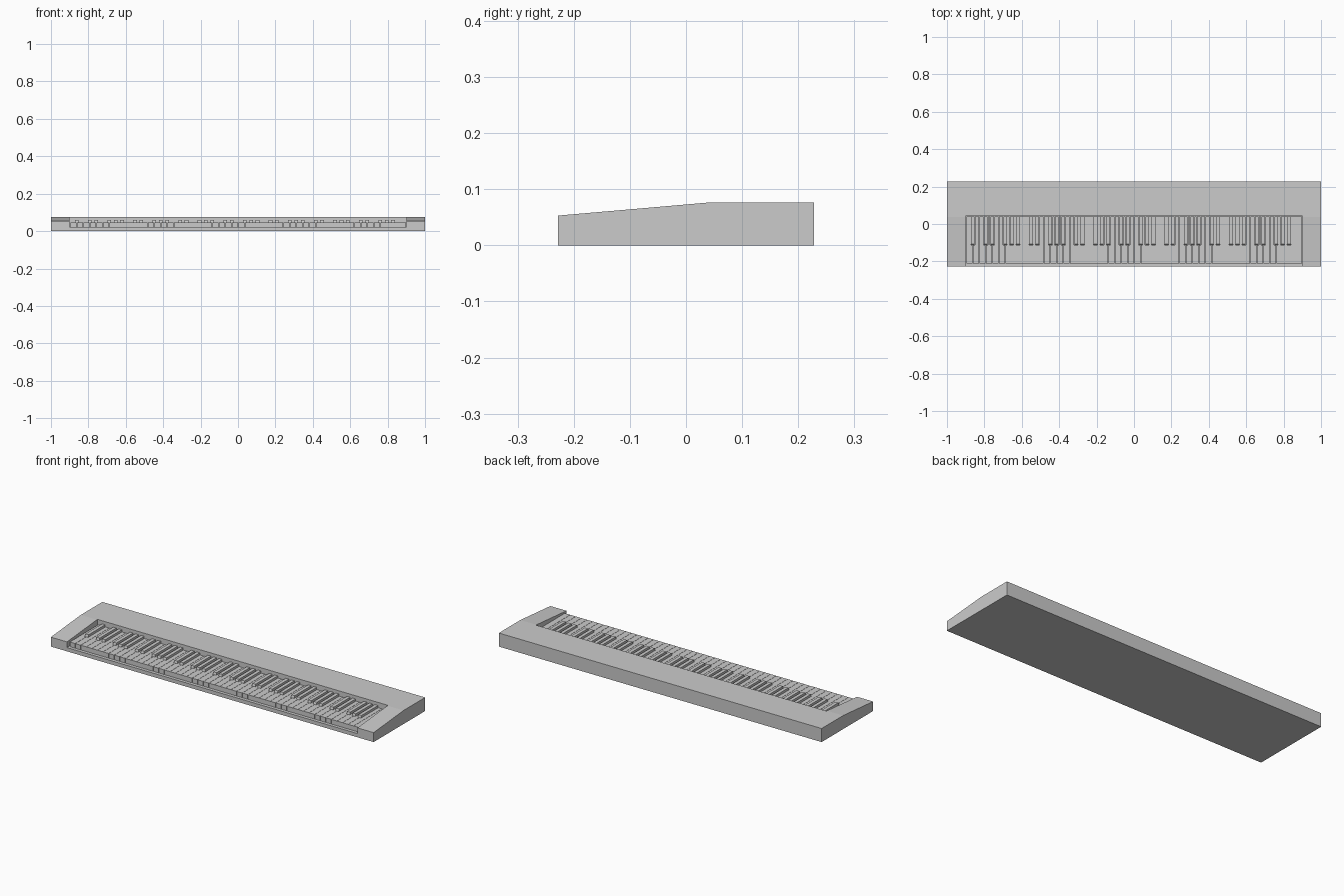
import bpy, bmesh

if "Cube" in bpy.data.objects:
    bpy.data.objects.remove(bpy.data.objects["Cube"])

X0, X1 = -0.896, 0.898             # key span
N = 52                             # white keys, A to C
P = (X1 - X0) / N                  # key pitch
FRONT, BACK, MID = -0.21, 0.041, -0.11
BED, WHITE_TOP, BLACK_TOP = 0.021, 0.047, 0.059
BLACK_W, GAP = 0.0195, 0.0007


def finish(name, bm):
    bmesh.ops.recalc_face_normals(bm, faces=bm.faces)
    mesh = bpy.data.meshes.new(name)
    bm.to_mesh(mesh)
    bm.free()
    ob = bpy.data.objects.new(name, mesh)
    bpy.context.collection.objects.link(ob)
    return ob


def prism(name, points, offset):
    """Extrude a closed outline of 3D points along an offset."""
    bm = bmesh.new()
    face = bm.faces.new([bm.verts.new(p) for p in points])
    out = bmesh.ops.extrude_face_region(bm, geom=[face])
    verts = [g for g in out["geom"] if isinstance(g, bmesh.types.BMVert)]
    bmesh.ops.translate(bm, verts=verts, vec=offset)
    return finish(name, bm)


# Case with sloped cheeks, cut open over the key bed
profile = [(-0.228, 0), (0.228, 0), (0.228, 0.076), (0.037, 0.076), (-0.228, 0.053)]
case = prism("case", [(-1, y, z) for y, z in profile], (2, 0, 0))
cutter = prism("key_bed_cutter",
               [(-0.9, -0.4, BED), (0.9, -0.4, BED), (0.9, 0.042, BED), (-0.9, 0.042, BED)],
               (0, 0, 0.2))
cutter.hide_render = True
mod = case.modifiers.new("key_bed", 'BOOLEAN')
mod.object = cutter
mod.operation = 'DIFFERENCE'
mod.solver = 'EXACT'
bpy.context.view_layer.objects.active = case
bpy.ops.object.modifier_apply(modifier="key_bed")
bpy.data.objects.remove(cutter)


def has_black(i):
    """True when a black key sits between white keys i and i + 1."""
    return 0 <= i < N - 1 and i % 7 in (0, 2, 3, 5, 6)


# White keys, notched around the black keys
notch = BLACK_W / 2 + 0.0012
for i in range(N):
    a, b = X0 + i * P + GAP, X0 + (i + 1) * P - GAP
    pts = [(a, FRONT), (b, FRONT)]
    if has_black(i):
        r = X0 + (i + 1) * P - notch
        pts += [(b, MID - 0.002), (r, MID - 0.002), (r, BACK)]
    else:
        pts += [(b, BACK)]
    if has_black(i - 1):
        l = X0 + i * P + notch
        pts += [(l, BACK), (l, MID - 0.002), (a, MID - 0.002)]
    else:
        pts += [(a, BACK)]
    prism(f"white_key_{i + 1}", [(x, y, BED) for x, y in pts], (0, 0, WHITE_TOP - BED))

# Black keys with a slightly sloped front
for i in range(N):
    if has_black(i):
        x = X0 + (i + 1) * P - BLACK_W / 2
        side = [(MID, BED), (BACK, BED), (BACK, BLACK_TOP),
                (MID + 0.004, BLACK_TOP), (MID, WHITE_TOP)]
        prism(f"black_key_{i + 1}", [(x, y, z) for y, z in side], (BLACK_W, 0, 0))
